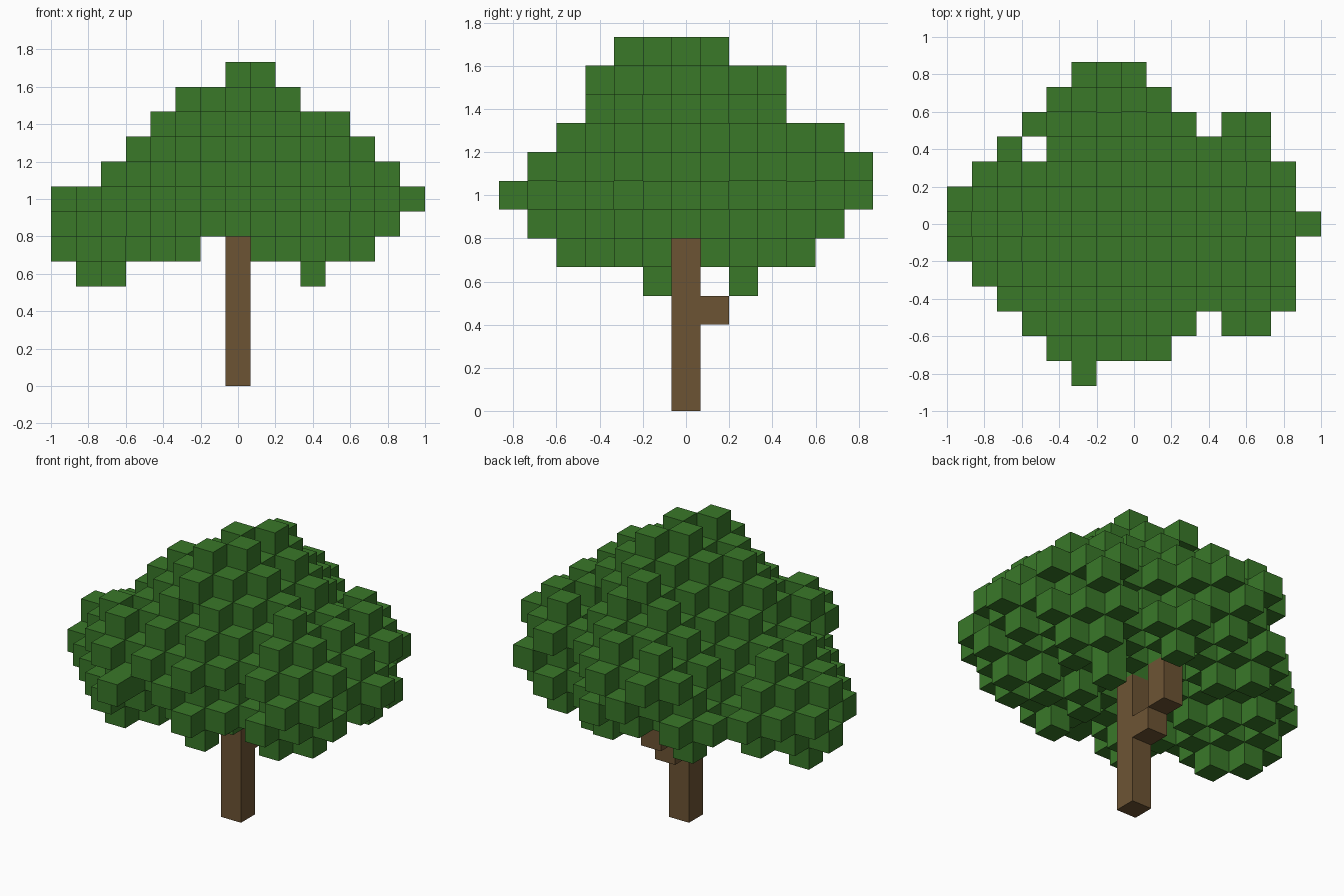
import bpy
import bmesh
import random
from mathutils import Vector
from itertools import product

random.seed(4)
cube = bpy.data.objects.get("Cube")
if cube:
    bpy.data.objects.remove(cube, do_unlink=True)

CELL = 2 / 15  # edge of one block


def make_material(name, rgb):
    mat = bpy.data.materials.new(name)
    mat.use_nodes = True
    colour = (*rgb, 1)
    mat.diffuse_color = colour
    shader = mat.node_tree.nodes["Principled BSDF"]
    shader.inputs["Base Color"].default_value = colour
    shader.inputs["Roughness"].default_value = 0.9
    return mat


def neighbours(cell):
    """The six blocks that share a face with this one."""
    for axis, sign in product(range(3), (-1, 1)):
        other = list(cell)
        other[axis] += sign
        yield axis, tuple(other)


def build_blocks(name, cells, material):
    """Make a mesh of the outer faces of a set of blocks."""
    bm = bmesh.new()
    corners = {}

    def corner(point):
        key = tuple(round(2 * c) for c in point)
        if key not in corners:
            corners[key] = bm.verts.new(Vector(point) * CELL)
        return corners[key]

    for cell in sorted(cells):
        centre = Vector(cell) + Vector((0, 0, 0.5))
        for axis, other in neighbours(cell):
            if other in cells:
                continue
            normal = (Vector(other) - Vector(cell)) / 2
            u = Vector((0, 0, 0))
            u[(axis + 1) % 3] = 0.5
            v = 2 * normal.cross(u)
            loop = (u + v, v - u, -u - v, u - v)
            bm.faces.new([corner(centre + normal + o) for o in loop])
    mesh = bpy.data.meshes.new(name)
    bm.to_mesh(mesh)
    bm.free()
    mesh.materials.append(material)
    obj = bpy.data.objects.new(name, mesh)
    bpy.context.collection.objects.link(obj)
    return obj


def outline(rows):
    """Expand the spans of each row to a set of (column, row) cells."""
    return {(c, row) for row, spans in rows.items()
            for lo, hi in spans for c in range(lo, hi + 1)}


# Crown outlines as block spans: width by height, depth by height, width by depth
front = outline({12: [(0, 1)], 11: [(-2, 2)], 10: [(-3, 4)], 9: [(-4, 5)],
                 8: [(-5, 6)], 7: [(-7, 7)], 6: [(-7, 6)],
                 5: [(-7, -2), (1, 5)], 4: [(-6, -5), (3, 3)]})
side = outline({12: [(-2, 1)], 11: [(-3, 3)], 10: [(-3, 3)], 9: [(-4, 5)],
                8: [(-5, 6)], 7: [(-6, 6)], 6: [(-5, 5)],
                5: [(-4, 4)], 4: [(-1, 0), (2, 2)]})
plan = outline({6: [(-2, 0)], 5: [(-3, 1)], 4: [(-4, 2), (4, 5)],
                3: [(-5, -5), (-3, 5)], 2: [(-6, 6)], 1: [(-7, 6)],
                0: [(-7, 7)], -1: [(-7, 6)], -2: [(-6, 6)], -3: [(-5, 6)],
                -4: [(-4, 2), (4, 5)], -5: [(-3, 1)], -6: [(-2, -2)]})

# Leaf clumps: centre and radius of the twigs in blocks
clumps = {
    "top": ((0.5, -0.5, 9), 2.6),
    "middle": ((0, 0, 8), 2.2),
    "front": ((-1, -3, 7), 2.4),
    "back": ((-0.7, 3.4, 7.2), 2.3),
    "left": ((-4.6, 0, 5.9), 2.1),
    "right": ((5, 0, 7), 1.8),
    "right_front": ((4, -1.8, 7.2), 2.2),
    "right_back": ((4.3, 2.6, 6.6), 1.9),
}

# Trunk with a stepped branch
wood = {(0, 0, k) for k in range(6)} | {(0, 1, 3), (0, 2, 4), (0, 2, 5)}

# Ragged distance of every possible leaf block from its nearest clump
reach = {}
for (i, k), j in product(sorted(front), range(-6, 7)):
    cell = (i, j, k)
    beside_trunk = j == 0 and k == 5 and i > 0
    # lowest leaves: right ones hang at the back, left ones near the middle
    misplaced = k == 4 and (i > 0) != (j == 2)
    if ((j, k) in side and (i, j) in plan
            and not beside_trunk and not misplaced):
        nearest = min((Vector(cell) - Vector(c)).length / r
                      for c, r in clumps.values())
        reach[cell] = nearest + random.uniform(-0.1, 0.1)

# Every other block is a twig, and each twig carries leaves on all six sides
twigs = {cell for cell, d in reach.items()
         if d < 1.1 and sum(cell) % 2
         and all(n in reach for _, n in neighbours(cell))}
leaves = twigs | {n for cell in twigs for _, n in neighbours(cell)}

# Single leaf blocks that complete each outline, kept apart where possible
for target, a, b in ((front, 0, 2), (side, 1, 2), (plan, 0, 1)):
    covered = {(c[a], c[b]) for c in leaves}
    for spot in sorted(target - covered):
        options = [c for c in reach if (c[a], c[b]) == spot]
        if options:
            leaves.add(min(options, key=lambda c: reach[c] + sum(c) % 2 * 0.2))
leaves -= wood

build_blocks("trunk", wood, make_material("bark brown", (0.152, 0.088, 0.034)))
build_blocks("leaf_crown", leaves, make_material("leaf green", (0.041, 0.188, 0.022)))
